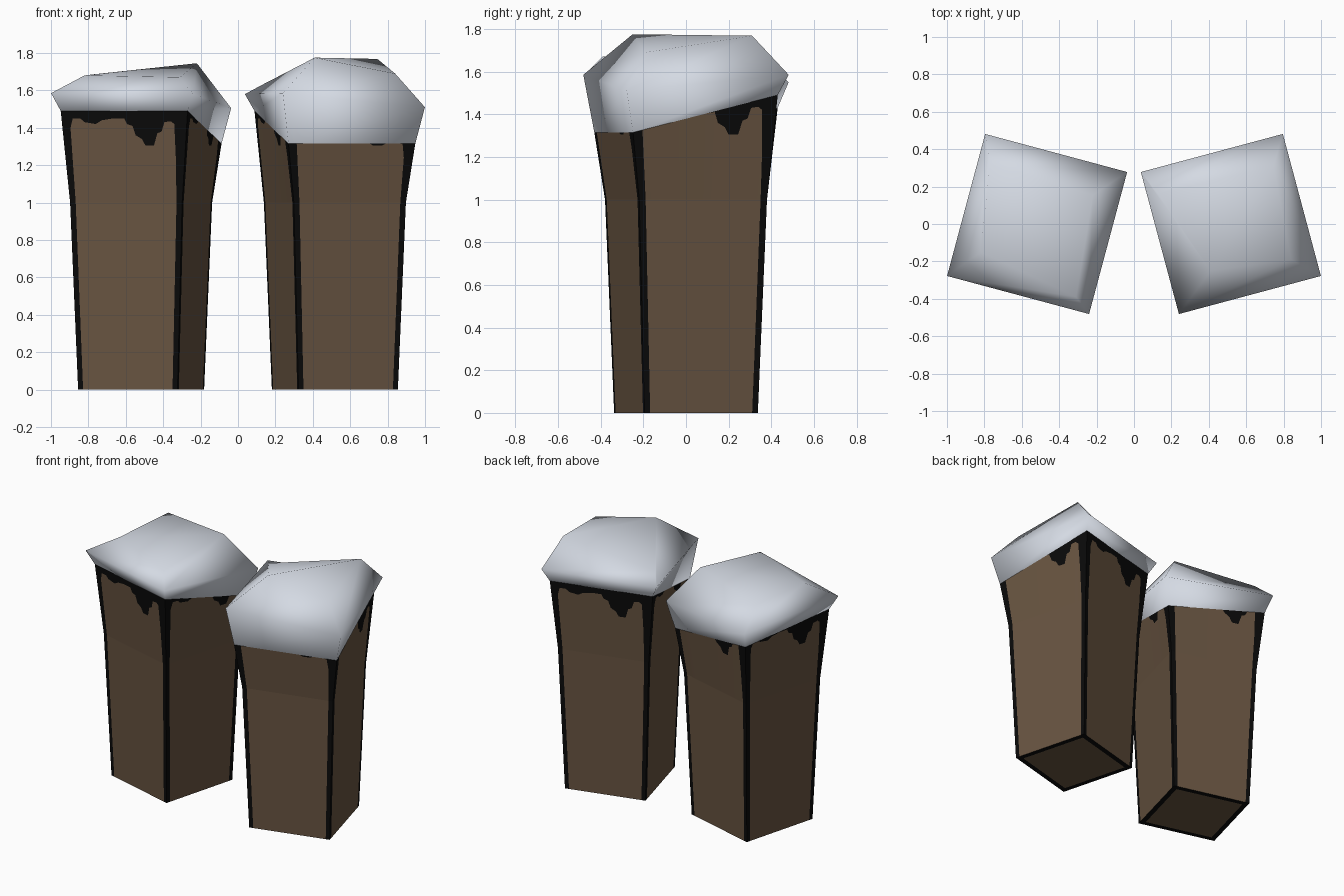
import bpy, bmesh, math
from mathutils import Vector

if "Cube" in bpy.data.objects:
    bpy.data.objects.remove(bpy.data.objects["Cube"])


def material(name, rgb):
    m = bpy.data.materials.new(name)
    m.diffuse_color = (*rgb, 1)
    m.use_nodes = True
    m.node_tree.nodes["Principled BSDF"].inputs["Base Color"].default_value = m.diffuse_color
    return m


BROWN = material("brown wood", (0.14, 0.09, 0.053))
BLACK = material("black outline", (0.003, 0.003, 0.003))
SNOW = material("snow", (0.66, 0.70, 0.77))

# Lower limit of the black paint across one face: (fraction of width, height)
DRIP = [(0.065, 1.40), (0.09, 1.45), (0.15, 1.45), (0.18, 1.43), (0.27, 1.42),
        (0.32, 1.44), (0.41, 1.45), (0.50, 1.45), (0.52, 1.42), (0.565, 1.41),
        (0.59, 1.36), (0.64, 1.34), (0.67, 1.305), (0.74, 1.305), (0.765, 1.37),
        (0.80, 1.38), (0.82, 1.43), (0.87, 1.435), (0.90, 1.42), (0.925, 1.24)]


def ring(centre, angle, half, heights):
    """Rotated square, corners front-left, front-right, back-right, back-left."""
    pts = []
    for (sx, sy), z in zip([(-1, -1), (1, -1), (1, 1), (-1, 1)], heights):
        c, s = math.cos(angle), math.sin(angle)
        pts.append(Vector((centre + half * (sx * c - sy * s), half * (sx * s + sy * c), z)))
    return pts


def finish(bm, name, mats, smooth):
    bmesh.ops.remove_doubles(bm, verts=bm.verts, dist=0.0002)
    me = bpy.data.meshes.new(name)
    for f in bm.faces:
        f.smooth = smooth
    bm.to_mesh(me)
    bm.free()
    for m in mats:
        me.materials.append(m)
    bpy.context.collection.objects.link(bpy.data.objects.new(name, me))


def quad(bm, pts, mat=0):
    f = bm.faces.new([bm.verts.new(p) for p in pts])
    f.material_index = mat


def post(name, centre, angle, tops):
    bm = bmesh.new()
    base = ring(centre, angle, 0.275, [0] * 4)
    waist = ring(centre, angle, 0.31, [1.0] * 4)
    top = ring(centre, angle, 0.351, tops)
    # side faces: black edge stripes, brown panel, black drips along the top
    for i in range(4):
        j = (i + 1) % 4

        def lower(s):
            return base[i].lerp(base[j], s), waist[i].lerp(waist[j], s)

        def upper(s, z):
            w, t = waist[i].lerp(waist[j], s), top[i].lerp(top[j], s)
            return w.lerp(t, min(1, (z - 1) / (t.z - 1)))

        cols = [(0, 1.0)] + [(0.05, 1.0)] + DRIP + [(0.95, 1.0), (1, 1.0)]
        for k in range(len(cols) - 1):
            (s0, z0), (s1, z1) = cols[k], cols[k + 1]
            edge = k == 0 or k == len(cols) - 2
            (b0, w0), (b1, w1) = lower(s0), lower(s1)
            quad(bm, [b0, b1, w1, w0], int(edge))
            l0, l1 = upper(s0, z0), upper(s1, z1)
            t0, t1 = upper(s0, 9), upper(s1, 9)
            if not edge:
                if (l0 - w0).length < 1e-4:
                    quad(bm, [w0, w1, l1])
                elif (l1 - w1).length < 1e-4:
                    quad(bm, [w0, w1, l0])
                else:
                    quad(bm, [w0, w1, l1, l0])
            d0, d1 = (t0 - l0).length > 1e-4, (t1 - l1).length > 1e-4
            if d0 and d1:
                quad(bm, [l0, l1, t1, t0], 1)
            elif d0:
                quad(bm, [l0, l1, t0], 1)
            elif d1:
                quad(bm, [l0, l1, t1], 1)
    # underside: black border round a brown panel
    inner = ring(centre, angle, 0.24, [0] * 4)
    quad(bm, inner[::-1])
    for i in range(4):
        j = (i + 1) % 4
        quad(bm, [base[j], base[i], inner[i], inner[j]], 1)
    finish(bm, name, [BROWN, BLACK], False)


def snow_cap(name, centre, angle, rim, bulge, crown):
    bm = bmesh.new()
    rings = [ring(centre, angle, 0.351, rim), ring(centre, angle, 0.393, bulge), crown]
    vs = [[bm.verts.new(p) for p in r] for r in rings]
    for a, b in zip(vs, vs[1:]):
        for i in range(4):
            j = (i + 1) % 4
            bm.faces.new([a[i], a[j], b[j], b[i]])
    bm.faces.new(vs[-1])
    finish(bm, name, [SNOW], True)


TILT = math.radians(15)
# name, centre x, turn, rim heights, bulge heights, crown corners
PARTS = [
    ("left", -0.518, -TILT, (1.49, 1.49, 1.315, 1.43), (1.585, 1.58, 1.505, 1.55),
     [(-0.82, -0.15, 1.68), (-0.31, -0.39, 1.67), (-0.22, 0.154, 1.745), (-0.77, 0.32, 1.686)]),
    ("right", 0.518, TILT, (1.315, 1.315, 1.49, 1.49), (1.585, 1.51, 1.585, 1.58),
     [(0.41, -0.25, 1.775), (0.84, -0.19, 1.69), (0.745, 0.31, 1.768), (0.13, 0.16, 1.63)]),
]
for side, cx, turn, rim, bulge, crown in PARTS:
    post(side + "_post", cx, turn, rim)
    snow_cap(side + "_snow_cap", cx, turn, rim, bulge, crown)
